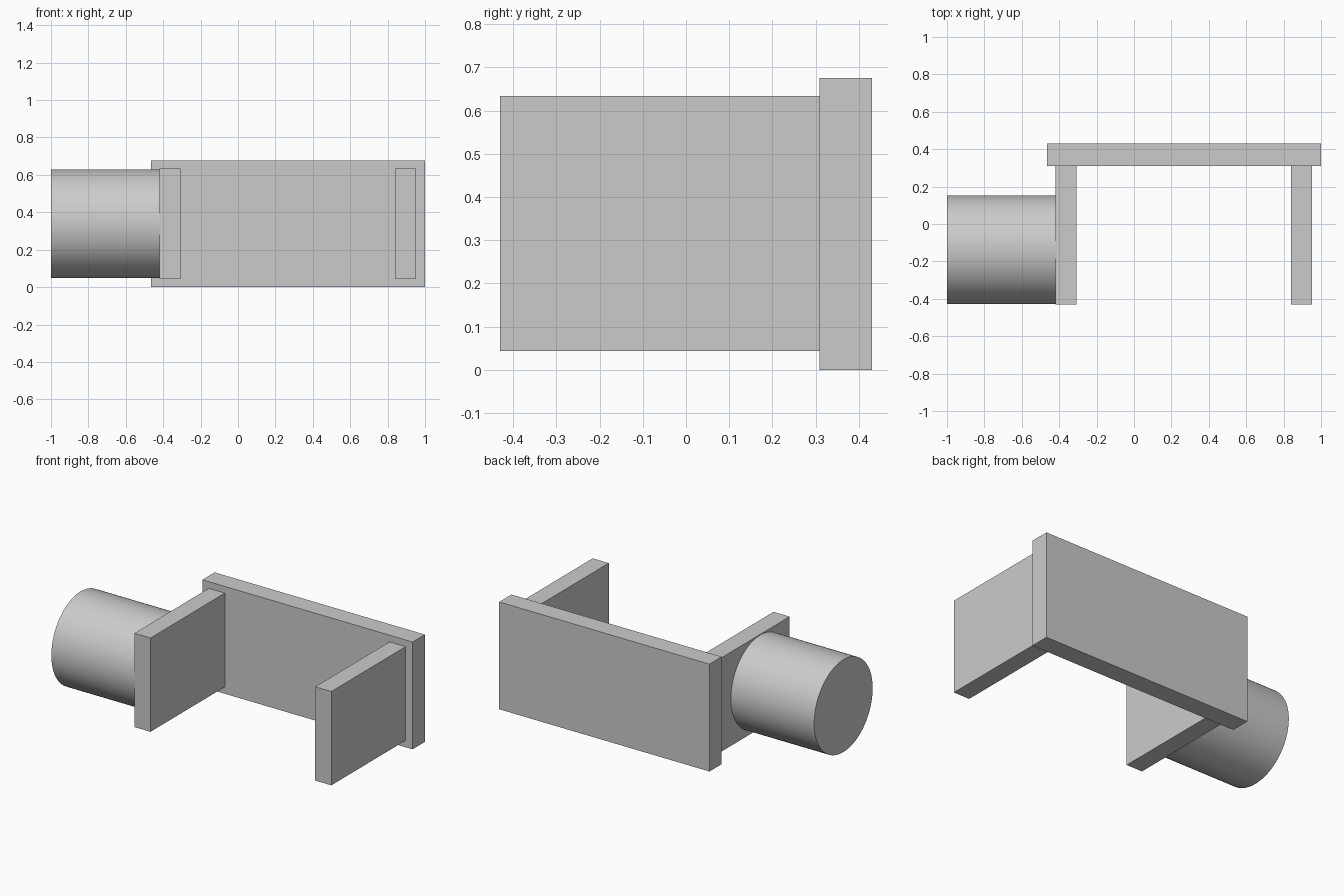
import bpy
from math import pi

cube = bpy.data.objects.get("Cube")
if cube:
    bpy.data.objects.remove(cube, do_unlink=True)

# One plain grey for the whole bracket
GREY = (0.6, 0.6, 0.6, 1)
grey = bpy.data.materials.new("plain_grey")
grey.use_nodes = True
grey.diffuse_color = GREY
grey.node_tree.nodes["Principled BSDF"].inputs["Base Color"].default_value = GREY


def box(name, x, y, z):
    """Box spanning the given (low, high) ranges."""
    spans = (x, y, z)
    bpy.ops.mesh.primitive_cube_add(size=1, location=[(a + b) / 2 for a, b in spans])
    ob = bpy.context.object
    ob.name = name
    ob.scale = [b - a for a, b in spans]
    bpy.ops.object.transform_apply(location=False, rotation=False, scale=True)
    ob.data.materials.append(grey)
    return ob


# Back plate
box("back_plate", (-0.465, 1), (0.309, 0.431), (0, 0.676))

# Two arms reaching forward from the plate
for name, x in (("right_arm", -0.42), ("left_arm", 0.84)):
    box(name, (x, x + 0.112), (-0.431, 0.309), (0.043, 0.634))

# Round boss on the outside of the right arm
bpy.ops.mesh.primitive_cylinder_add(
    vertices=96, radius=0.291, depth=0.58,
    location=(-0.71, -0.138, 0.339), rotation=(0, pi / 2, 0))
boss = bpy.context.object
boss.name = "round_boss"
boss.data.materials.append(grey)
bpy.ops.object.shade_smooth_by_angle()
